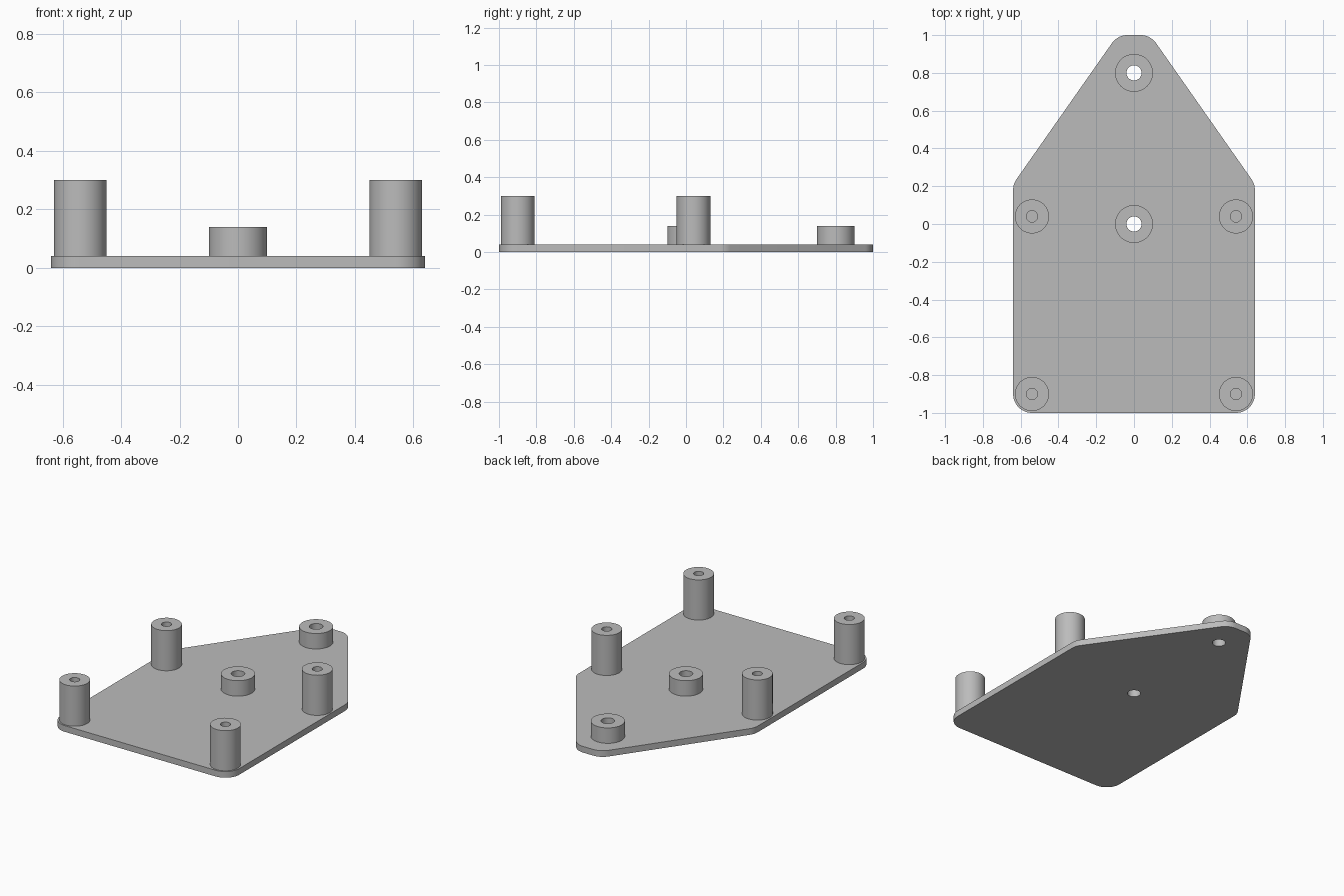
import bpy
import math

if "Cube" in bpy.data.objects:
    bpy.data.objects.remove(bpy.data.objects["Cube"])

grey = bpy.data.materials.new("plain grey")
grey.diffuse_color = (0.5, 0.5, 0.5, 1.0)
grey.use_nodes = True
grey.node_tree.nodes["Principled BSDF"].inputs["Base Color"].default_value = grey.diffuse_color

SEGMENTS = 48
PLATE = 0.04


def circle(cx, cy, r):
    return [(cx + r * math.cos(2 * math.pi * i / SEGMENTS),
             cy + r * math.sin(2 * math.pi * i / SEGMENTS)) for i in range(SEGMENTS)]


def arc(cx, cy, r, start, end, steps=12):
    return [(cx + r * math.cos(start + (end - start) * i / steps),
             cy + r * math.sin(start + (end - start) * i / steps)) for i in range(steps + 1)]


def extrude_outlines(name, outlines, z0, z1, location=(0, 0)):
    """Extrude a flat outline; further outlines inside it become holes."""
    curve = bpy.data.curves.new(name, 'CURVE')
    curve.dimensions = '2D'
    curve.fill_mode = 'BOTH'
    curve.extrude = (z1 - z0) / 2
    for points in outlines:
        spline = curve.splines.new('POLY')
        spline.points.add(len(points) - 1)
        for p, (x, y) in zip(spline.points, points):
            p.co = (x, y, 0, 1)
        spline.use_cyclic_u = True
    obj = bpy.data.objects.new(name, curve)
    bpy.context.collection.objects.link(obj)
    obj.location = (location[0], location[1], (z0 + z1) / 2)
    bpy.ops.object.select_all(action='DESELECT')
    obj.select_set(True)
    bpy.context.view_layer.objects.active = obj
    bpy.ops.object.convert(target='MESH')
    obj = bpy.context.view_layer.objects.active
    obj.data.materials.clear()
    obj.data.materials.append(grey)
    bpy.ops.object.shade_smooth_by_angle(angle=math.radians(30))
    return obj


# Base plate: right half of the rounded outline, mirrored for the left
R = 0.1
tip, shoulder, corner = (0.035, 0.9), (0.54, 0.18), (0.54, -0.9)
slope = math.atan2(shoulder[0] - tip[0], tip[1] - shoulder[1])
right = (arc(*corner, R, -math.pi / 2, 0)
         + arc(*shoulder, R, 0, slope, 6)
         + arc(*tip, R, slope, math.pi / 2))
outline = right + [(-x, y) for x, y in reversed(right)]
boss_positions = [(0, 0), (0, 0.8)]
extrude_outlines("base_plate",
                 [outline] + [circle(x, y, 0.04) for x, y in boss_positions],
                 0, PLATE)

# Short bosses around the through holes
for label, pos in zip(("centre", "tip"), boss_positions):
    extrude_outlines(label + "_boss", [circle(0, 0, 0.1), circle(0, 0, 0.04)],
                     PLATE, 0.14, pos)

# Tall standoffs with blind screw holes that stop at the plate
for row, y in (("front", -0.9), ("back", 0.04)):
    for side, x in (("left", -0.54), ("right", 0.54)):
        extrude_outlines(f"{row}_{side}_standoff",
                         [circle(0, 0, 0.09), circle(0, 0, 0.03)],
                         PLATE, 0.3, (x, y))
